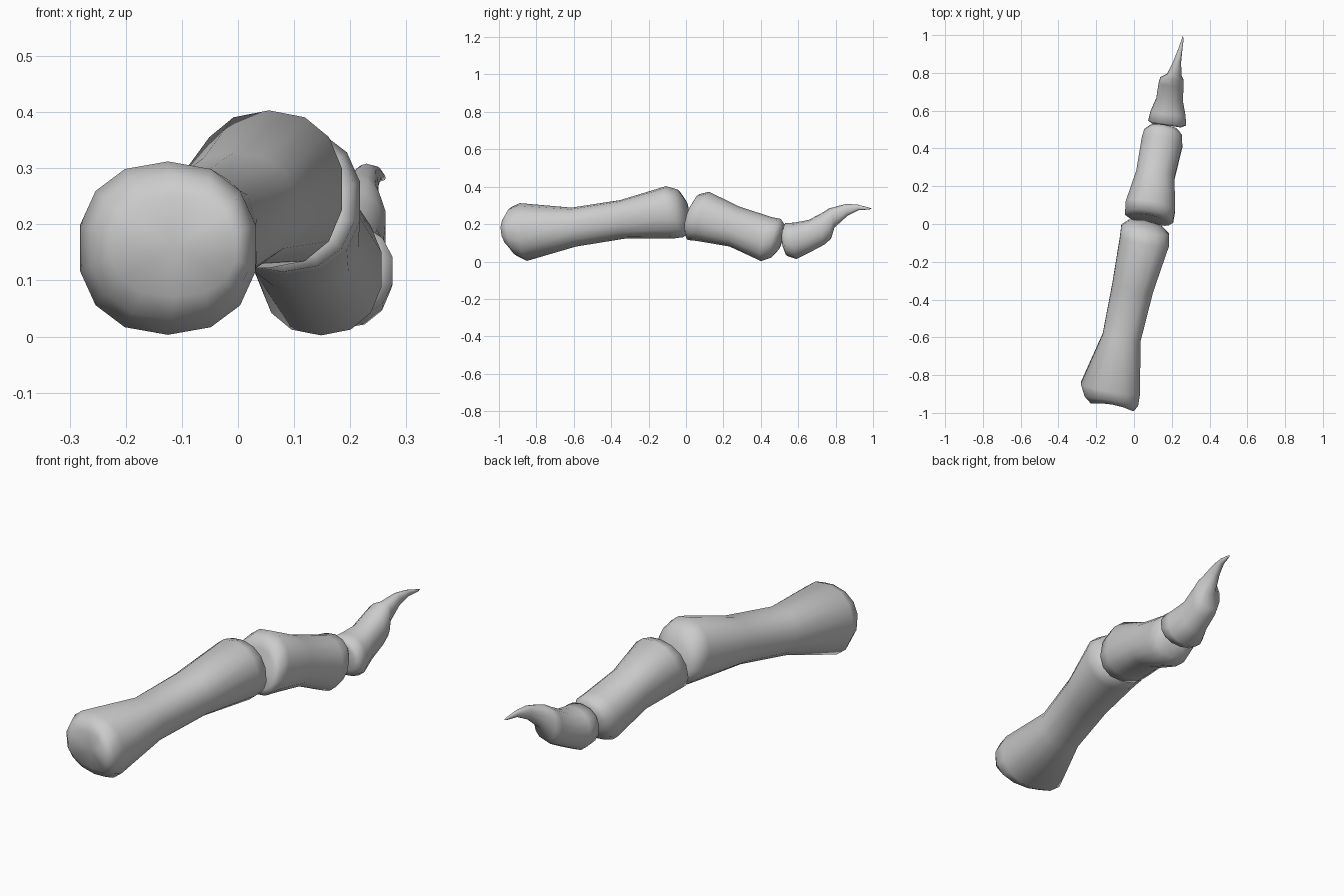
import bpy, bmesh, math

SIDES = 14


def spow(v, p):
    return math.copysign(abs(v) ** p, v)


# Loft a bone through cross-sections (y, x0, x1, z0, z1, saddle).
# tilt_x / tilt_z lean every section so it stays square to the bone's axis.
def loft(name, rings, tilt_x, tilt_z, cap_start, cap_end):
    bm = bmesh.new()
    loops = []
    for y, x0, x1, z0, z1, saddle in rings:
        cx, cz, hx, hz = (x0 + x1) / 2, (z0 + z1) / 2, (x1 - x0) / 2, (z1 - z0) / 2
        loop = []
        for i in range(SIDES):
            a = 2 * math.pi * (i + 0.5) / SIDES
            dx = hx * spow(math.cos(a), 0.88)
            dz = hz * spow(math.sin(a), 0.88)
            dy = tilt_x * dx + tilt_z * dz + saddle * math.cos(a) ** 2
            loop.append(bm.verts.new((cx + dx, y + dy, cz + dz)))
        loops.append(loop)
    for a, b in zip(loops, loops[1:]):
        for i in range(SIDES):
            j = (i + 1) % SIDES
            bm.faces.new((a[i], a[j], b[j], b[i]))
    # domed or dished ends
    for loop, ring, y in ((loops[0], rings[0], cap_start), (loops[-1], rings[-1], cap_end)):
        tip = bm.verts.new(((ring[1] + ring[2]) / 2, y, (ring[3] + ring[4]) / 2))
        for i in range(SIDES):
            bm.faces.new((loop[i], loop[(i + 1) % SIDES], tip))
    bmesh.ops.recalc_face_normals(bm, faces=bm.faces)
    for f in bm.faces:
        f.smooth = True
    mesh = bpy.data.meshes.new(name)
    bm.to_mesh(mesh)
    bm.free()
    obj = bpy.data.objects.new(name, mesh)
    bpy.context.collection.objects.link(obj)
    return obj


# long base bone
loft("base_bone", [
    (-0.945, -0.23, 0.00, 0.07, 0.25, -0.025),
    (-0.92, -0.265, 0.025, 0.03, 0.29, -0.015),
    (-0.87, -0.285, 0.035, 0.003, 0.312, 0),
    (-0.60, -0.168, 0.037, 0.08, 0.288, 0),
    (-0.34, -0.118, 0.103, 0.122, 0.328, 0),
    (-0.09, -0.077, 0.188, 0.122, 0.403, 0),
    (-0.03, -0.07, 0.187, 0.13, 0.385, 0),
    (0.005, -0.03, 0.145, 0.155, 0.33, 0),
], -0.18, -0.12, -0.945, 0.02)

# middle bone
loft("middle_bone", [
    (0.025, -0.02, 0.185, 0.145, 0.32, -0.01),
    (0.04, -0.05, 0.21, 0.115, 0.36, -0.005),
    (0.09, -0.047, 0.22, 0.11, 0.373, 0),
    (0.26, 0.01, 0.217, 0.08, 0.293, 0),
    (0.43, 0.038, 0.258, 0.002, 0.237, 0),
    (0.48, 0.052, 0.257, 0.02, 0.228, 0),
    (0.508, 0.085, 0.235, 0.06, 0.20, 0),
], -0.17, 0.25, 0.035, 0.515)

# claw bone with an upswept tip
loft("claw_bone", [
    (0.525, 0.10, 0.25, 0.06, 0.18, -0.005),
    (0.535, 0.073, 0.278, 0.03, 0.205, 0),
    (0.585, 0.085, 0.275, 0.013, 0.208, 0),
    (0.66, 0.117, 0.26, 0.05, 0.222, 0),
    (0.735, 0.128, 0.264, 0.09, 0.262, 0),
    (0.77, 0.138, 0.264, 0.12, 0.284, 0),
    (0.79, 0.175, 0.252, 0.18, 0.29, 0),
    (0.86, 0.208, 0.25, 0.243, 0.308, 0),
    (0.92, 0.232, 0.256, 0.274, 0.304, 0),
    (0.98, 0.253, 0.263, 0.278, 0.288, 0),
], -0.12, -0.05, 0.53, 0.995)
